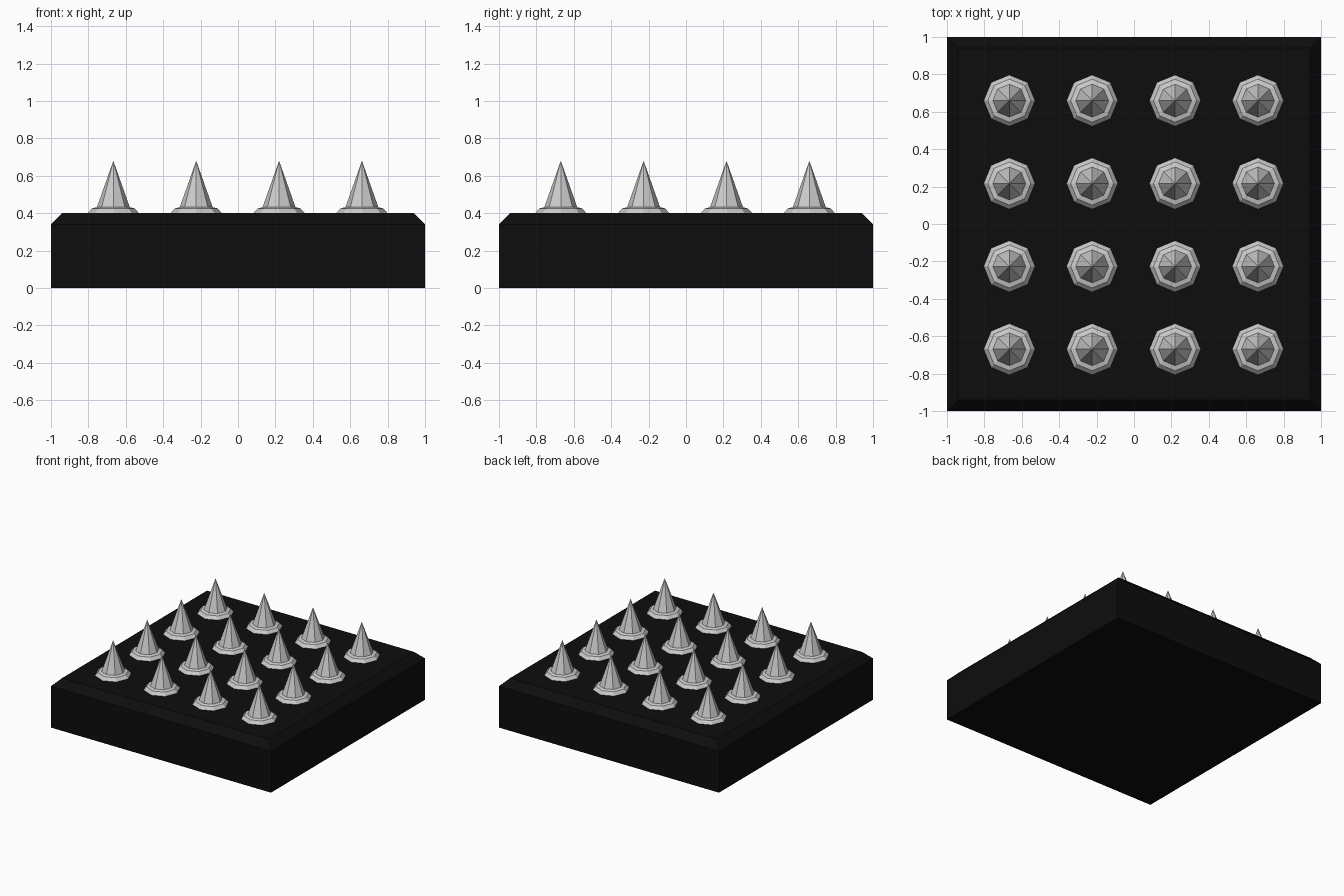
import bpy, bmesh, math

if "Cube" in bpy.data.objects:
    bpy.data.objects.remove(bpy.data.objects["Cube"])


def mesh_object(name, bm):
    bmesh.ops.recalc_face_normals(bm, faces=bm.faces)
    me = bpy.data.meshes.new(name)
    bm.to_mesh(me)
    bm.free()
    ob = bpy.data.objects.new(name, me)
    bpy.context.collection.objects.link(ob)
    return ob


def stack(bm, rings):
    """Skin a list of vertex rings, capping both ends."""
    for a, b in zip(rings, rings[1:]):
        n = len(a)
        for i in range(n):
            bm.faces.new((a[i], a[(i + 1) % n], b[(i + 1) % n], b[i]))
    bm.faces.new(rings[0][::-1])


# Square slab with a chamfered top edge
bm = bmesh.new()
rings = [[bm.verts.new((sx * h, sy * h, z)) for sx, sy in ((-1, -1), (1, -1), (1, 1), (-1, 1))]
         for h, z in ((1, 0), (1, 0.34), (0.94, 0.4))]
stack(bm, rings)
bm.faces.new(rings[-1])
slab = mesh_object("base_slab", bm)
black = bpy.data.materials.new("black")
black.diffuse_color = (0.004, 0.004, 0.004, 1)
black.use_nodes = True
black.node_tree.nodes["Principled BSDF"].inputs["Base Color"].default_value = black.diffuse_color
slab.data.materials.append(black)

# Eight-sided spike with a bevelled collar
SIDES = 8
bm = bmesh.new()
rings = [[bm.verts.new((r * math.cos(math.tau * i / SIDES), r * math.sin(math.tau * i / SIDES), z))
          for i in range(SIDES)]
         for r, z in ((0.137, 0.4), (0.115, 0.425), (0.088, 0.432))]
stack(bm, rings)
tip = bm.verts.new((0, 0, 0.68))
for i in range(SIDES):
    bm.faces.new((rings[-1][i], rings[-1][(i + 1) % SIDES], tip))
first = mesh_object("spike", bm)

# 4 x 4 grid of spikes sharing one mesh
STEP = 0.443
for row in range(4):
    for col in range(4):
        ob = first
        if row or col:
            ob = bpy.data.objects.new(f"spike_{row}_{col}", first.data)
            bpy.context.collection.objects.link(ob)
        ob.location = ((col - 1.5) * STEP - 0.002, (row - 1.5) * STEP - 0.005, 0)
